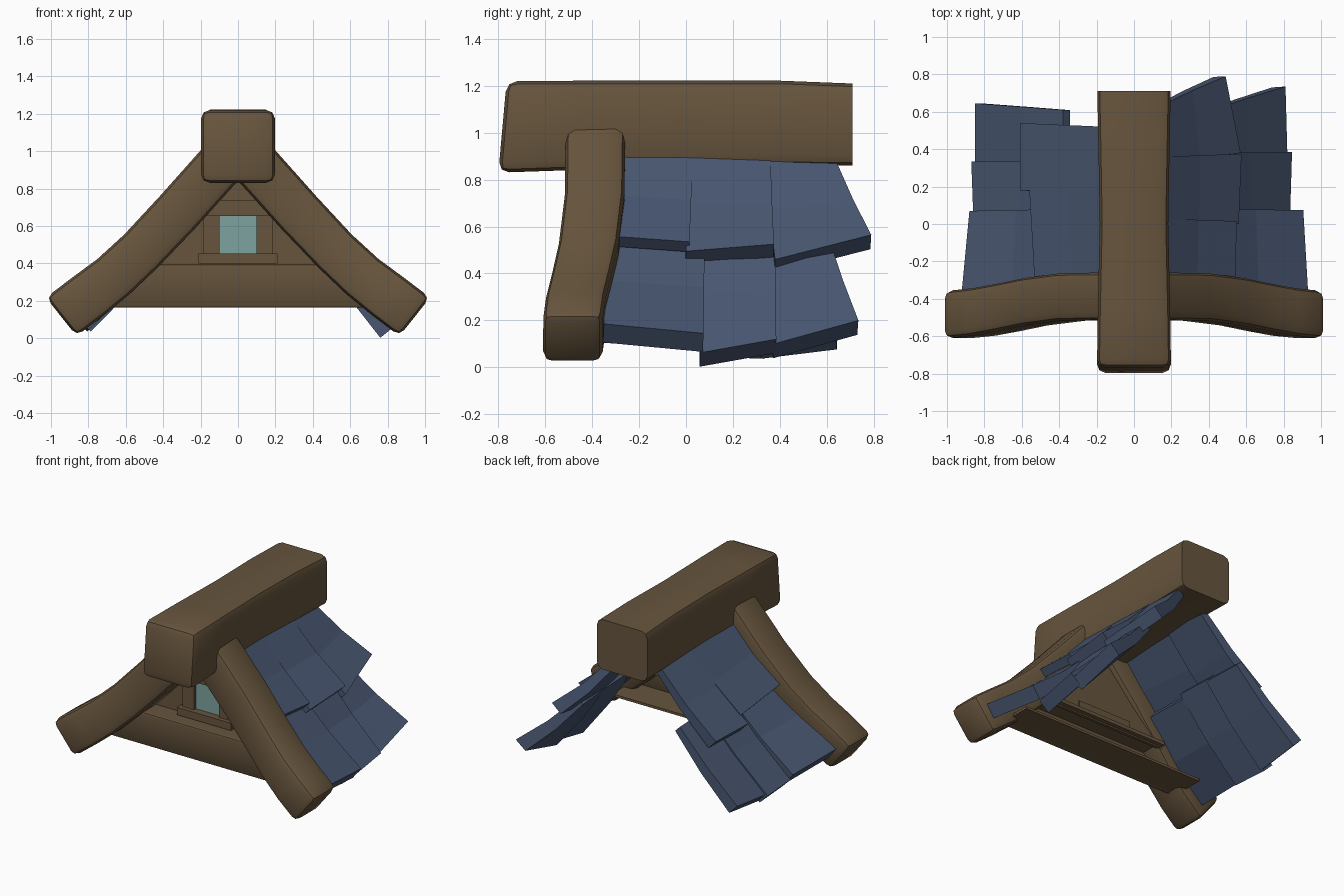
import bpy, bmesh
from mathutils import Vector as V

if "Cube" in bpy.data.objects:
    bpy.data.objects.remove(bpy.data.objects["Cube"])


def material(name, rgb):
    m = bpy.data.materials.new(name)
    m.diffuse_color = (*rgb, 1)
    m.use_nodes = True
    m.node_tree.nodes["Principled BSDF"].inputs["Base Color"].default_value = m.diffuse_color
    return m


WOOD = material("brown wood", (0.135, 0.09, 0.047))
SLATE = material("blue slate", (0.066, 0.095, 0.165))
GLASS = material("teal glass", (0.2, 0.36, 0.35))


def finish(name, bm, mat, smooth=False):
    bmesh.ops.recalc_face_normals(bm, faces=bm.faces)
    me = bpy.data.meshes.new(name)
    bm.to_mesh(me)
    bm.free()
    ob = bpy.data.objects.new(name, me)
    bpy.context.collection.objects.link(ob)
    me.materials.append(mat)
    if smooth:
        bpy.ops.object.select_all(action='DESELECT')
        ob.select_set(True)
        bpy.context.view_layer.objects.active = ob
        bpy.ops.object.shade_smooth_by_angle(angle=0.7)
    return ob


def loft(name, rings, mat, bevel=0.0, round_ends=(), smooth=False):
    """Skin four-cornered rings; round the long edges and the chosen ends."""
    bm = bmesh.new()
    vs = [[bm.verts.new(p) for p in r] for r in rings]
    bm.faces.new(vs[0])
    bm.faces.new(vs[-1])
    for a, b in zip(vs, vs[1:]):
        for i in range(4):
            j = (i + 1) % 4
            bm.faces.new((a[i], a[j], b[j], b[i]))
    if bevel:
        pairs = [(a[i], b[i]) for a, b in zip(vs, vs[1:]) for i in range(4)]
        for e in round_ends:
            pairs += [(vs[e][i], vs[e][(i + 1) % 4]) for i in range(4)]
        bmesh.ops.recalc_face_normals(bm, faces=bm.faces)
        bmesh.ops.bevel(bm, geom=[bm.edges.get(p) for p in pairs], offset=bevel,
                        segments=2, profile=0.5, affect='EDGES')
    return finish(name, bm, mat, smooth)


def box(name, x0, x1, y0, y1, z0, z1, mat=WOOD):
    ring = lambda y: [(x0, y, z0), (x1, y, z0), (x1, y, z1), (x0, y, z1)]
    return loft(name, [ring(y0), ring(y1)], mat)


# Ridge beam: y at bottom, y at top, half width, bottom z, top z
beam = [(-.80, -.765, .198, .83, 1.22), (-.45, -.45, .193, .842, 1.222),
        (0, 0, .183, .855, 1.222), (.4, .4, .19, .862, 1.222), (.71, .71, .196, .86, 1.21)]
loft("ridge_beam", [[(-w, yb, z0), (w, yb, z0), (w, yt, z1), (-w, yt, z1)]
                    for yb, yt, w, z0, z1 in beam], WOOD, .045, (0,), True)

# Curved rafters: centre x, z, y, outward normal x, z, half width
rafter = [(.0, 1.035, -.385, .75, .65, .13), (.325, .672, -.39, .74, .67, .128),
          (.52, .465, -.415, .70, .71, .126), (.665, .33, -.445, .68, .73, .128),
          (.80, .225, -.47, .66, .75, .132), (.945, .115, -.485, .62, .78, .132)]
for side, s in (("left", -1), ("right", 1)):
    rings = []
    for x, z, y, nx, nz, h in rafter:
        rings.append([(s * (x + a * h * nx), y + b * .127, z + a * h * nz)
                      for a, b in ((-1, -1), (1, -1), (1, 1), (-1, 1))])
    loft(f"{side}_rafter", rings, WOOD, .04, (-1,), True)

# Tie beam, hollow at the back: front, underside and top
loft("tie_beam_front", [[(s * .74, -.465, .165), (s * .47, -.465, .395),
                         (s * .47, -.43, .395), (s * .74, -.43, .165)]
                        for s in (-1, 1)], WOOD, .012, (), True)
box("tie_beam_underside", -.72, .72, -.45, -.21, .168, .185)
box("tie_beam_top", -.48, .48, -.45, -.27, .37, .395)

# Gable wall behind the window
loft("gable_wall", [[(-.5, y, .36), (.5, y, .36), (.06, y, .9), (-.06, y, .9)]
                    for y in (-.32, -.30)], WOOD)

# Window with frame
box("window_pane", -.10, .10, -.328, -.32, .45, .655, GLASS)
for side, s in (("left", -1), ("right", 1)):
    xs = sorted((s * .098, s * .185))
    box(f"{side}_window_post", *xs, -.35, -.31, .45, .655)
box("window_sill", -.21, .21, -.38, -.29, .40, .452)
box("window_lintel", -.22, .22, -.36, -.30, .655, .74)


# Slates: each lists top-surface corners upper front, upper back, lower front, lower back
def slate(name, s, uf, ub, lf, lb, t=.085, sag=.015):
    uf, ub, lf, lb = map(V, (uf, ub, lf, lb))
    n = (ub - uf).cross(lf - uf).normalized()
    if n.z < 0:
        n = -n
    rings = []
    for f, k in ((0, .6), (.5, .8), (1, 1)):
        a, b = uf.lerp(lf, f), ub.lerp(lb, f)
        dip = n * (sag if f == .5 else 0)
        low = n * (t * k)
        rings.append([(s * p.x, p.y, p.z) for p in
                      (a - dip, b - dip, b - dip - low, a - dip - low)])
    loft(name, rings, SLATE)


slates = {
    "right": [((.16, -.33, .93), (.16, .03, .915), (.54, -.33, .56), (.55, .015, .535), .06),
              ((.16, 0, .915), (.16, .36, .90), (.56, .0, .495), (.575, .375, .525), .08),
              ((.16, .33, .90), (.16, .64, .88), (.57, .38, .46), (.49, .79, .565), .09),
              ((.42, -.35, .58), (.42, .08, .56), (.93, -.35, .185), (.905, .075, .145), .1),
              ((.42, .05, .58), (.42, .38, .57), (.835, .06, .062), (.845, .385, .12), .095),
              ((.42, .355, .57), (.42, .61, .55), (.82, .375, .10), (.81, .735, .20), .095)],
    "left": [((.16, -.33, .93), (.16, .2, .91), (.53, -.33, .56), (.56, .19, .53), .07),
             ((.16, .18, .91), (.16, .52, .89), (.61, .18, .48), (.61, .54, .49), .085),
             ((.40, -.35, .58), (.40, .08, .57), (.92, -.35, .18), (.88, .07, .15), .095),
             ((.38, .05, .59), (.38, .34, .58), (.86, .06, .11), (.87, .335, .10), .09),
             ((.38, .31, .57), (.38, .61, .56), (.85, .32, .10), (.85, .645, .14), .09)],
}
for side, s in (("left", -1), ("right", 1)):
    for i, (*corners, t) in enumerate(slates[side], 1):
        slate(f"{side}_slate_{i}", s, *corners, t=t)
